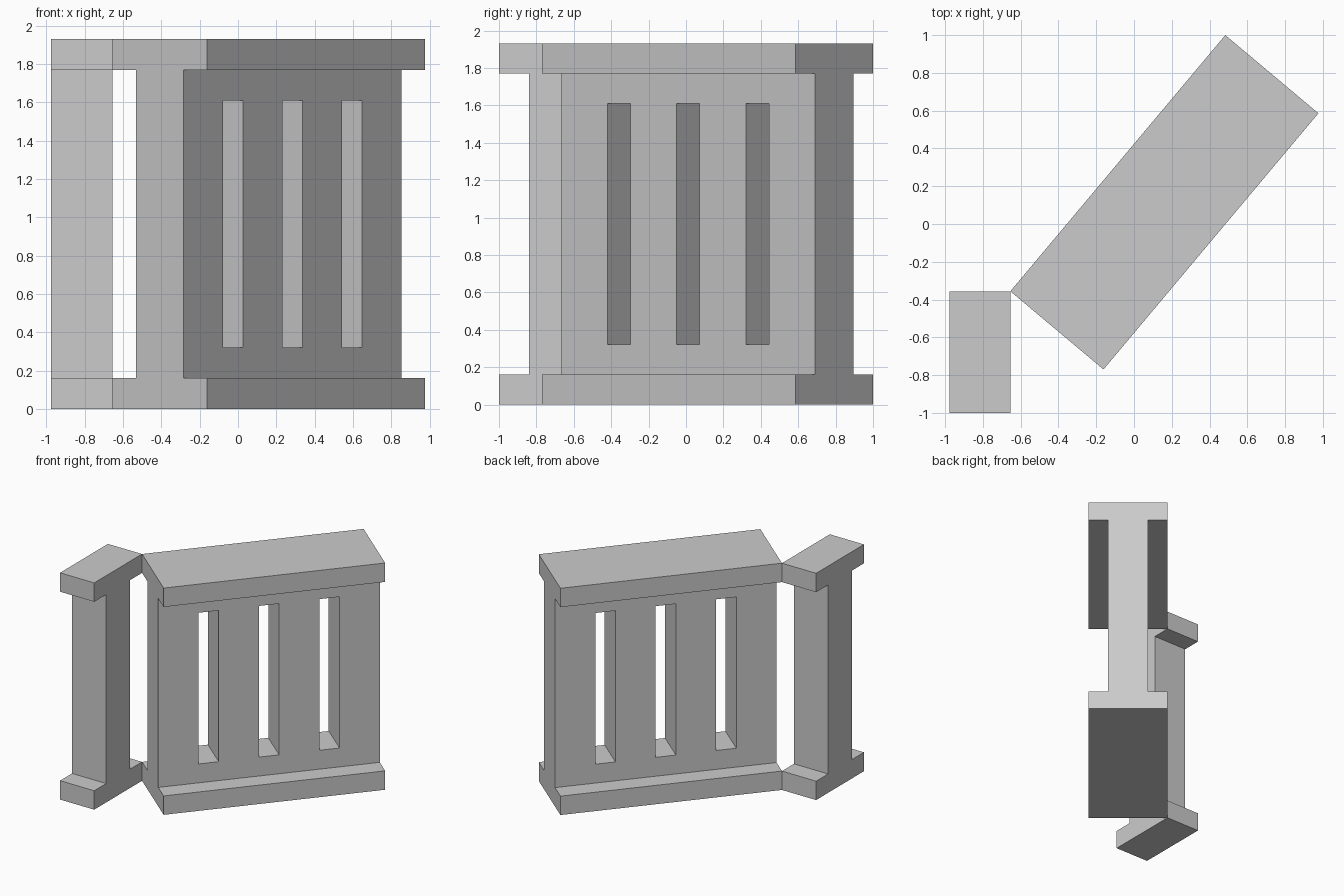
import bpy, bmesh
from math import radians
from mathutils import Matrix, Vector

if "Cube" in bpy.data.objects:
    bpy.data.objects.remove(bpy.data.objects["Cube"], do_unlink=True)

U = 0.16094                     # module every dimension is a multiple of
CORNER = (-0.6547, -0.3562, 0)  # hinge corner shared by both pieces

stone = bpy.data.materials.new("grey stone")
stone.use_nodes = True
GREY = (0.6, 0.6, 0.6, 1)
stone.diffuse_color = GREY
stone.node_tree.nodes["Principled BSDF"].inputs["Base Color"].default_value = GREY


def make_object(name, bm):
    bmesh.ops.recalc_face_normals(bm, faces=bm.faces)
    mesh = bpy.data.meshes.new(name)
    bm.to_mesh(mesh)
    bm.free()
    mesh.materials.append(stone)
    obj = bpy.data.objects.new(name, mesh)
    bpy.context.collection.objects.link(obj)
    return obj


def i_section(name, start, length, angle):
    """Base rail, web and top rail as one extruded profile."""
    half = [(0, 0), (0, 1), (-1, 1), (-1, 11), (0, 11), (0, 12)]
    profile = half + [(-4 - y, z) for y, z in reversed(half)]
    bm = bmesh.new()
    face = bm.faces.new([bm.verts.new((start * U, y * U, z * U)) for y, z in profile])
    ext = bmesh.ops.extrude_face_region(bm, geom=[face])
    moved = [v for v in ext["geom"] if isinstance(v, bmesh.types.BMVert)]
    bmesh.ops.translate(bm, verts=moved, vec=(length * U, 0, 0))
    if face.is_valid and len(bm.faces) < len(profile) + 2:
        bm.faces.new(face.verts)
    obj = make_object(name, bm)
    obj.matrix_world = Matrix.Translation(CORNER) @ Matrix.Rotation(radians(angle), 4, "Z")
    return obj


# End post and long panel
i_section("end_post", -2, 2, 0)
panel = i_section("slotted_panel", 0, 11, 50)

# Three upright slots through the panel
bm = bmesh.new()
for x in (2.5, 5.5, 8.5):
    place = Matrix.Translation(Vector((x, -2, 6)) * U) @ Matrix.Diagonal((U, 6 * U, 8 * U, 1))
    bmesh.ops.create_cube(bm, size=1, matrix=place)
cutter = make_object("slot_cutter", bm)
cutter.matrix_world = panel.matrix_world
cutter.hide_render = True
cut = panel.modifiers.new("slots", "BOOLEAN")
cut.operation, cut.solver, cut.object = "DIFFERENCE", "EXACT", cutter
bpy.context.view_layer.update()
evaluated = panel.evaluated_get(bpy.context.evaluated_depsgraph_get())
panel.data = bpy.data.meshes.new_from_object(evaluated)
panel.modifiers.clear()
bpy.data.objects.remove(cutter, do_unlink=True)
